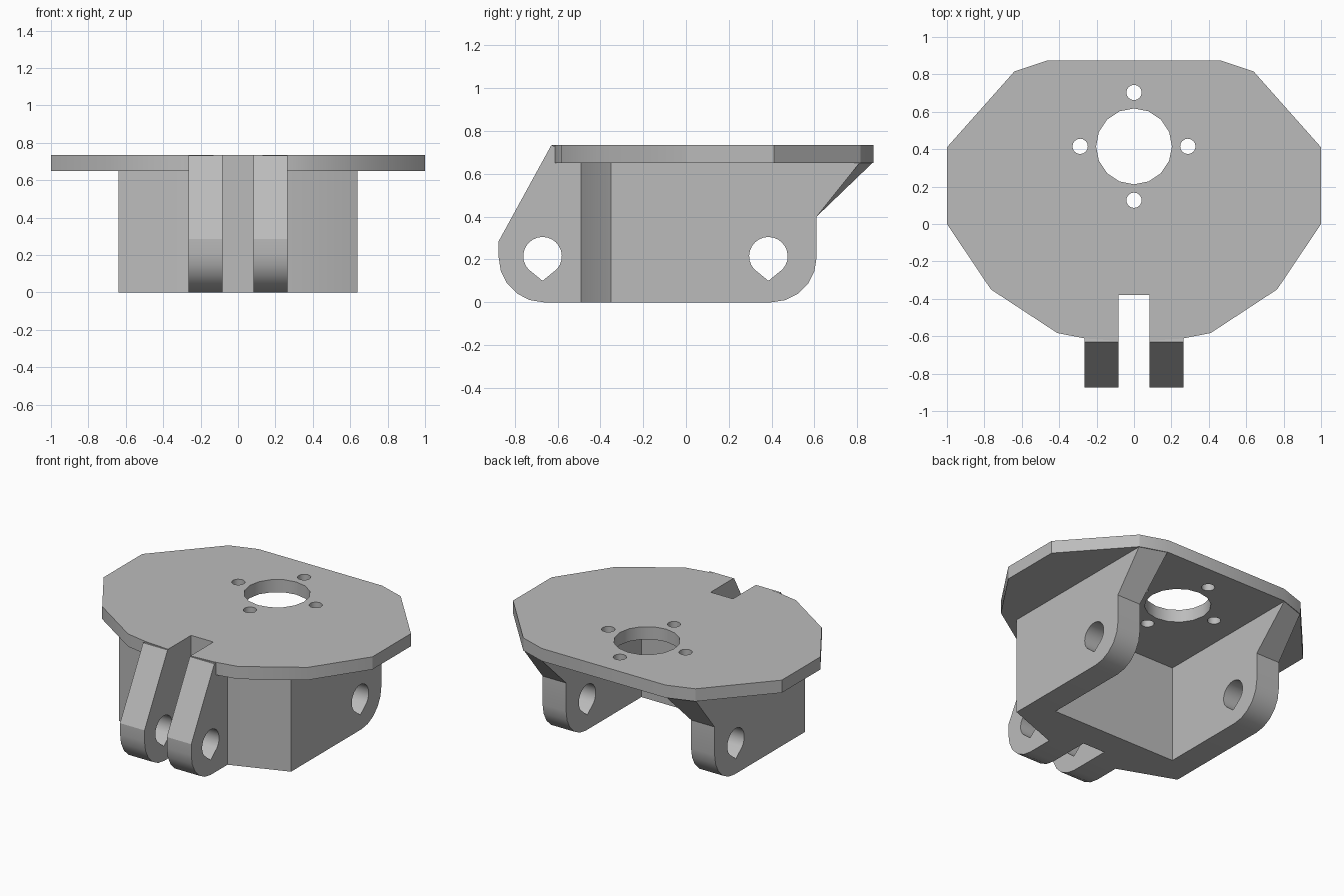
import bpy, bmesh
from math import cos, sin, pi, radians

cube = bpy.data.objects.get("Cube")
if cube:
    bpy.data.objects.remove(cube, do_unlink=True)

grey = bpy.data.materials.new("plain grey")
grey.use_nodes = True
grey.diffuse_color = (0.5, 0.5, 0.5, 1)
grey.node_tree.nodes["Principled BSDF"].inputs["Base Color"].default_value = (0.5, 0.5, 0.5, 1)

PLATE_LOW, PLATE_TOP = 0.65, 0.735
SLOT = 0.083          # half width of the slot between the lugs
ARM_IN, ARM_OUT = 0.465, 0.64


def arc(cx, cy, r, start, end, steps):
    """Points along an arc, angles in degrees, both ends included."""
    angles = [radians(start + (end - start) * i / steps) for i in range(steps + 1)]
    return [(cx + r * cos(a), cy + r * sin(a)) for a in angles]


def circle(cx, cy, r, sides):
    return arc(cx, cy, r, 90, 450, sides)[:-1]


def teardrop(cy, cz):
    """Round hole that runs to a point at the bottom."""
    return arc(cy, cz, 0.09, -42, 222, 18) + [(cy, cz - 0.115)]


def mirrored(half):
    """Close a right-hand outline by reflecting it in x = 0."""
    return half + [(-x, y) for x, y in reversed(half)]


def prism(name, loops, low, high, along_x=False):
    """Extrude an outline (first loop) with holes (other loops)."""
    bm = bmesh.new()
    for loop in loops:
        vs = [bm.verts.new((low, a, b) if along_x else (a, b, low)) for a, b in loop]
        for i, v in enumerate(vs):
            bm.edges.new((v, vs[i - 1]))
    bmesh.ops.triangle_fill(bm, use_beauty=True, edges=bm.edges[:])
    out = bmesh.ops.extrude_face_region(bm, geom=bm.faces[:], use_keep_orig=True)
    shift = (high - low, 0, 0) if along_x else (0, 0, high - low)
    moved = [g for g in out["geom"] if isinstance(g, bmesh.types.BMVert)]
    bmesh.ops.translate(bm, verts=moved, vec=shift)
    bmesh.ops.recalc_face_normals(bm, faces=bm.faces[:])
    mesh = bpy.data.meshes.new(name)
    bm.to_mesh(mesh)
    bm.free()
    mesh.materials.append(grey)
    obj = bpy.data.objects.new(name, mesh)
    bpy.context.collection.objects.link(obj)
    bpy.ops.object.select_all(action="DESELECT")
    obj.select_set(True)
    bpy.context.view_layer.objects.active = obj
    bpy.ops.object.shade_smooth_by_angle(angle=radians(28))
    return obj


# Top plate with a front slot, a large bore and four screw holes
plate = mirrored([(SLOT, -0.38), (SLOT, -0.625), (0.26, -0.612), (0.41, -0.583),
                  (0.765, -0.35), (1, 0), (1, 0.41), (0.64, 0.815), (0.46, 0.875)])
bore_y, spread = 0.415, 0.288
holes = [circle(0, bore_y, 0.203, 16)]
for i in range(4):
    a = i * pi / 2
    holes.append(circle(spread * cos(a), bore_y + spread * sin(a), 0.041, 16))
prism("top_plate", [plate] + holes, PLATE_LOW, PLATE_TOP)

# Front block joining the arms and carrying the lugs
block = mirrored([(SLOT, -0.38), (SLOT, -0.49), (0.265, -0.49),
                  (ARM_OUT, -0.35), (ARM_OUT, -0.19)])
prism("front_block", [block], 0, PLATE_LOW)

# Side profiles in y and z
arm = ([(-0.19, 0)] + arc(0.40, 0.21, 0.21, -90, 0, 5)
       + [(0.61, 0.40), (0.80, PLATE_LOW), (-0.19, PLATE_LOW)])
lug = ([(-0.49, 0)] + arc(-0.665, 0.21, 0.21, -90, -180, 5)
       + [(-0.875, 0.285), (-0.63, PLATE_TOP - 0.003), (-0.49, PLATE_TOP - 0.02)])

for side, s in (("left", 1), ("right", -1)):
    # Arm whose rear brace flares out to meet the plate edge
    obj = prism(side + "_arm", [arm, teardrop(0.385, 0.215)],
                s * ARM_IN, s * ARM_OUT, along_x=True)
    for v in obj.data.vertices:
        if v.co.y > 0.7:
            v.co.y = 0.87 if abs(v.co.x) < 0.5 else 0.81
    # Front hinge lug
    prism(side + "_lug", [lug, teardrop(-0.67, 0.215)],
          s * SLOT, s * 0.265, along_x=True)
